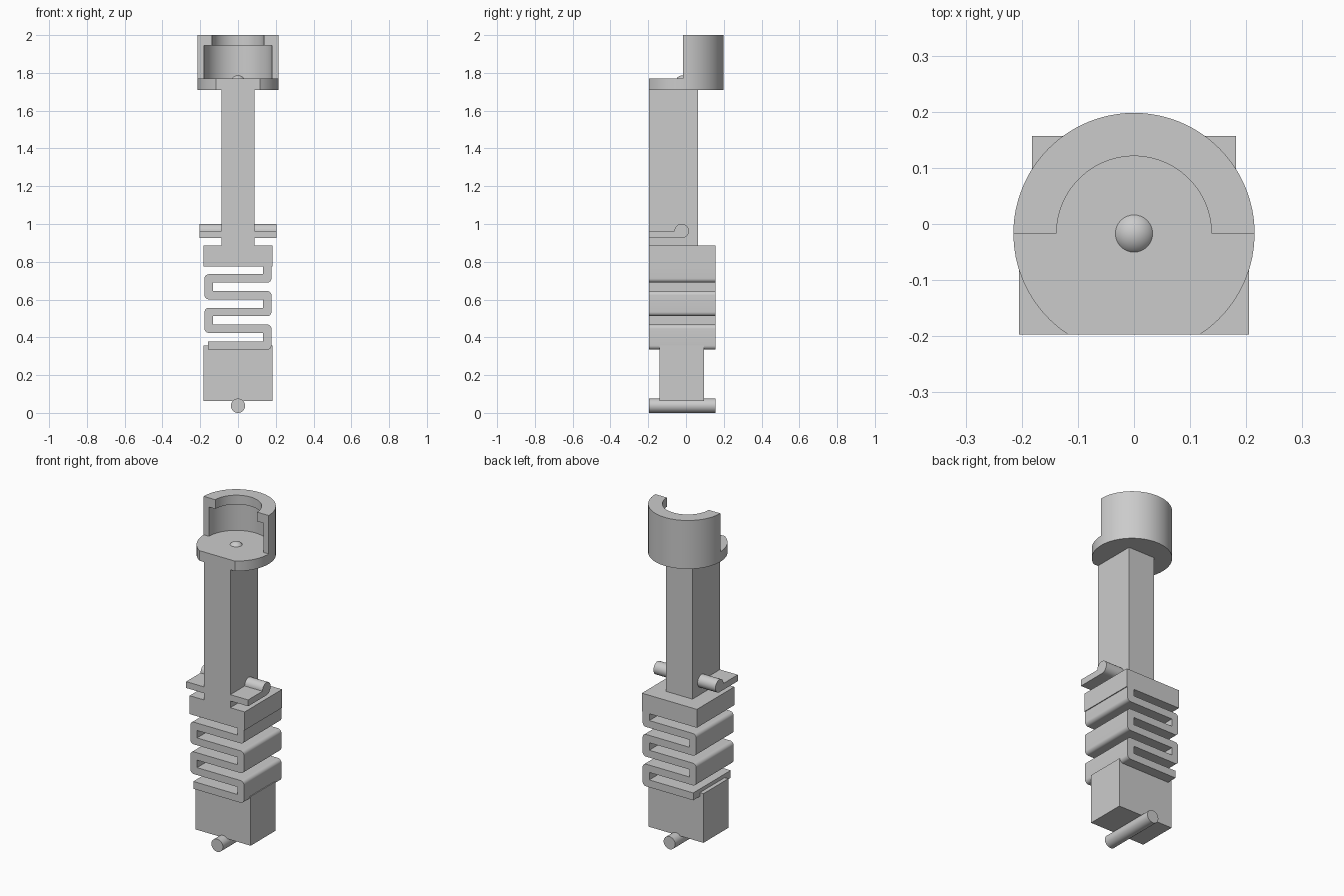
import bpy, bmesh
from math import sin, cos, pi, radians, sqrt, atan2
from mathutils import Matrix, Vector

cube = bpy.data.objects.get("Cube")
if cube:
    bpy.data.objects.remove(cube)

GREY = (0.6, 0.6, 0.6, 1)
grey = bpy.data.materials.new("plain grey")
grey.use_nodes = True
grey.diffuse_color = GREY
grey.node_tree.nodes["Principled BSDF"].inputs["Base Color"].default_value = GREY

FRONT, BACK = -0.197, 0.157
CUP_Y, CUP_R = -0.017, 0.215


def finish(name, bm):
    bmesh.ops.recalc_face_normals(bm, faces=bm.faces)
    mesh = bpy.data.meshes.new(name)
    bm.to_mesh(mesh)
    bm.free()
    mesh.materials.append(grey)
    obj = bpy.data.objects.new(name, mesh)
    bpy.context.collection.objects.link(obj)
    bpy.ops.object.select_all(action="DESELECT")
    obj.select_set(True)
    bpy.context.view_layer.objects.active = obj
    bpy.ops.object.shade_smooth_by_angle(angle=radians(35))
    return obj


def prism(name, profile, axis, lo, hi):
    """Extrude a 2D profile along an axis between two positions."""
    place = {"x": lambda a, b, d: (d, a, b),
             "y": lambda a, b, d: (a, d, b),
             "z": lambda a, b, d: (a, b, d)}[axis]
    bm = bmesh.new()
    face = bm.faces.new([bm.verts.new(place(a, b, lo)) for a, b in profile])
    new = bmesh.ops.extrude_face_region(bm, geom=[face])["geom"]
    verts = [g for g in new if isinstance(g, bmesh.types.BMVert)]
    bmesh.ops.translate(bm, verts=verts, vec=place(0, 0, hi - lo))
    return finish(name, bm)


def block(name, x, y0, y1, z0, z1):
    return prism(name, [(-x, z0), (x, z0), (x, z1), (-x, z1)], "y", y0, y1)


def arc(cx, cy, r, a0, a1, n):
    return [(cx + r * cos(a0 + (a1 - a0) * i / n),
             cy + r * sin(a0 + (a1 - a0) * i / n)) for i in range(n + 1)]


def ribbon(path, h):
    """Outline of a strip of half width h: square inner, round outer corners."""
    pts = [Vector(p) for p in path]
    sides = ([], [])
    for i, p in enumerate(pts):
        d_in = (p - pts[i - 1]).normalized() if i else None
        d_out = (pts[i + 1] - p).normalized() if i + 1 < len(pts) else None
        a, b = d_in or d_out, d_out or d_in
        turn = a.x * b.y - a.y * b.x
        for side, s in zip(sides, (1, -1)):
            na, nb = Vector((-a.y, a.x)) * s, Vector((-b.y, b.x)) * s
            if abs(turn) < 0.1:
                side.append(p + na * h)
            elif turn * s > 0:
                side.append(p + (na + nb) * h)
            else:
                start = atan2(na.y, na.x)
                side += arc(p.x, p.y, h, start, start - s * pi / 2, 8)
    return [tuple(p) for p in sides[0] + sides[1][::-1]]


# Bottom pin and lower block
prism("bottom_pin", arc(0, 0.038, 0.038, 0, 2 * pi, 32)[:-1], "y", FRONT, BACK)
block("lower_block", 0.182, -0.14, 0.095, 0.063, 0.357)

# Serpentine spring
EDGE = 0.155
path, x = [(EDGE, 0.78)], EDGE
for i in range(5):
    z = 0.712 - 0.0888 * i
    path += [(x, z), (-x, z)]
    x = -x
path[-1] = (-0.158, path[-1][1])
prism("spring", ribbon(path, 0.022), "y", FRONT, BACK)

# Upper block and column
block("upper_block", 0.182, FRONT, BACK, 0.775, 0.885)
block("column", 0.087, FRONT, 0.063, 0.885, 1.71)

# Side wings with rolled rear edge
wing = [(FRONT, 0.925)] + arc(-0.023, 0.963, 0.038, -pi / 2, pi, 24) + [(FRONT, 0.963)]
prism("left_wing", wing, "x", 0.087, 0.205)
prism("right_wing", wing, "x", -0.205, -0.087)

# Round cup floor with a flat front
half = sqrt(CUP_R ** 2 - (FRONT - CUP_Y) ** 2)
cut = atan2(FRONT - CUP_Y, half)
floor = (arc(0, CUP_Y, CUP_R, cut, 0, 10)[:-1] + arc(0, CUP_Y, CUP_R, 0, pi, 48)
         + arc(0, CUP_Y, CUP_R, pi, pi - cut, 10)[1:])
prism("cup_floor", floor, "z", 1.71, 1.77)

# Half-round cup wall with inner lip
section = [(0.18, 1.77), (0.18, 1.945), (0.138, 1.945),
           (0.138, 2), (CUP_R, 2), (CUP_R, 1.77)]
bm = bmesh.new()
start = bm.faces.new([bm.verts.new((r, CUP_Y, z)) for r, z in section])
geom = [start] + start.edges[:] + start.verts[:]
rings = [start.verts[:]]
for i in range(1, 49):
    a = pi * i / 48
    rings.append([bm.verts.new((r * cos(a), CUP_Y + r * sin(a), z)) for r, z in section])
    for j in range(len(section)):
        k = (j + 1) % len(section)
        bm.faces.new((rings[-2][j], rings[-2][k], rings[-1][k], rings[-1][j]))
bm.faces.new(rings[-1][::-1])
finish("cup_wall", bm)

# Small dome in the cup floor
bm = bmesh.new()
bmesh.ops.create_uvsphere(bm, u_segments=32, v_segments=24, radius=0.041,
                          matrix=Matrix.Translation((0, CUP_Y, 1.746)))
finish("floor_dome", bm)
